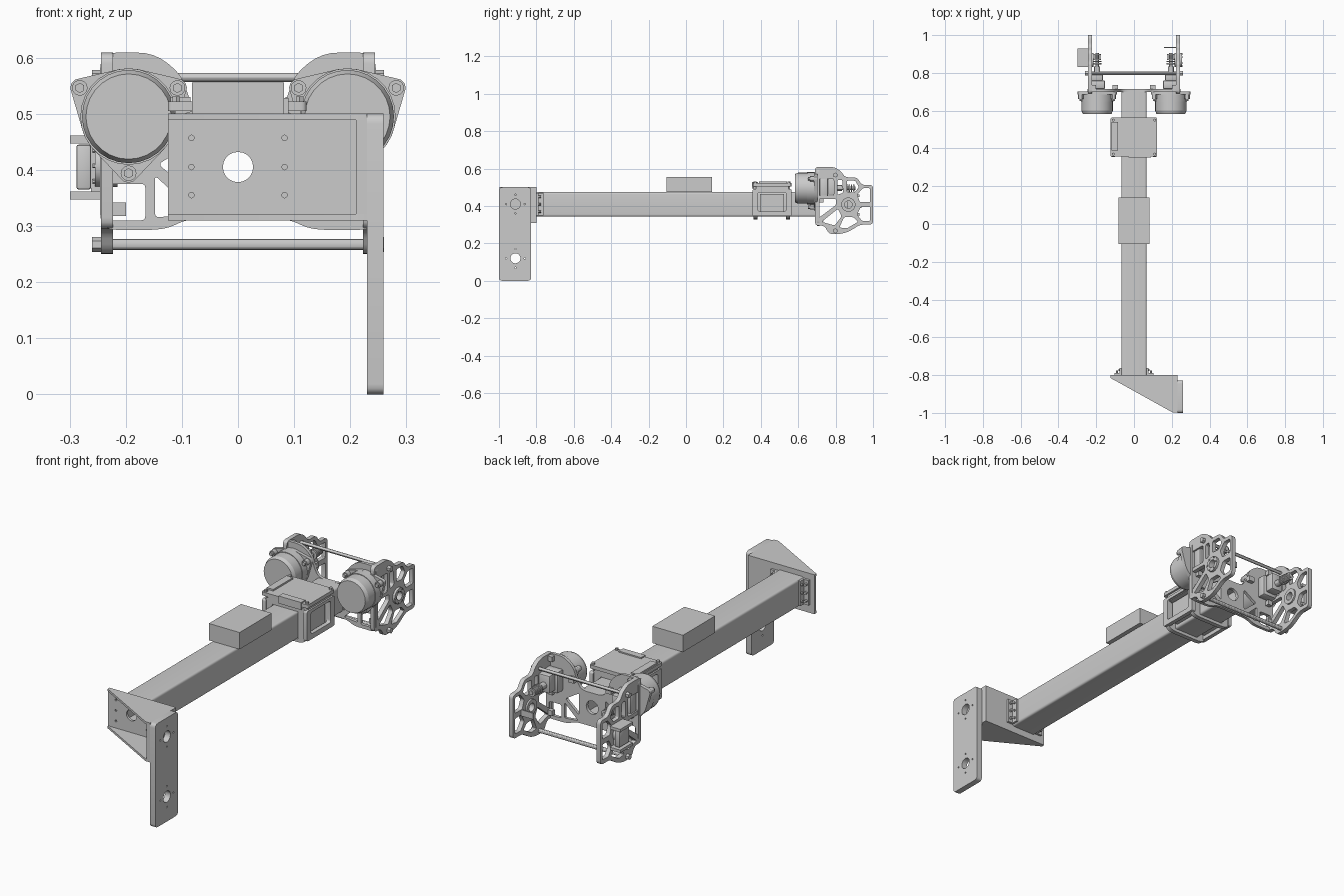
import bpy, bmesh, math
from mathutils import Matrix, Vector
from mathutils.geometry import convex_hull_2d

if "Cube" in bpy.data.objects:
    bpy.data.objects.remove(bpy.data.objects["Cube"])

COL = bpy.context.scene.collection


def finish(name, bm):
    bmesh.ops.recalc_face_normals(bm, faces=bm.faces)
    me = bpy.data.meshes.new(name)
    bm.to_mesh(me)
    bm.free()
    ob = bpy.data.objects.new(name, me)
    COL.objects.link(ob)
    return ob


def box(name, x, y, z, bevel=0):
    bm = bmesh.new()
    size = Matrix.Diagonal((x[1] - x[0], y[1] - y[0], z[1] - z[0], 1))
    mid = Vector((sum(x) / 2, sum(y) / 2, sum(z) / 2))
    bmesh.ops.create_cube(bm, size=1, matrix=Matrix.Translation(mid) @ size)
    if bevel:
        bmesh.ops.bevel(bm, geom=bm.edges[:], offset=bevel, segments=2, affect='EDGES', profile=0.5)
    return finish(name, bm)


def cyl(name, p, q, r, r2=None, n=20):
    p, q = Vector(p), Vector(q)
    m = Matrix.Translation((p + q) / 2) @ (q - p).to_track_quat('Z', 'Y').to_matrix().to_4x4()
    bm = bmesh.new()
    bmesh.ops.create_cone(bm, cap_ends=True, segments=n, radius1=r, radius2=r if r2 is None else r2,
                          depth=(q - p).length, matrix=m)
    return finish(name, bm)


def circ(cx, cy, r, n=20):
    return [(cx + r * math.cos(2 * math.pi * i / n), cy + r * math.sin(2 * math.pi * i / n)) for i in range(n)]


def rect(x0, x1, y0, y1):
    return [(x0, y0), (x1, y0), (x1, y1), (x0, y1)]


def rounded(pts, r, n=4):
    out = []
    for i, p in enumerate(pts):
        p = Vector(p)
        ends = []
        for o in (pts[i - 1], pts[(i + 1) % len(pts)]):
            d = Vector(o) - p
            ends.append(p + d.normalized() * min(r, d.length * 0.45))
        for k in range(n + 1):
            t = k / n
            out.append(tuple(ends[0] * (1 - t) ** 2 + p * 2 * t * (1 - t) + ends[1] * t * t))
    return out


PLANES = {'xy': Matrix.Identity(3),
          'xz': Matrix(((1, 0, 0), (0, 0, -1), (0, 1, 0))),
          'yz': Matrix(((0, 0, 1), (1, 0, 0), (0, 1, 0)))}


def plate(name, loops, plane, a, b):
    """Filled outline with holes (loops[1:]), extruded from a to b along the plane normal."""
    cu = bpy.data.curves.new(name, 'CURVE')
    cu.dimensions, cu.fill_mode, cu.extrude = '2D', 'BOTH', abs(b - a) / 2
    for loop in loops:
        sp = cu.splines.new('POLY')
        sp.points.add(len(loop) - 1)
        for pt, (u, v) in zip(sp.points, loop):
            pt.co = (u, v, 0, 1)
        sp.use_cyclic_u = True
    tmp = bpy.data.objects.new(name + "_curve", cu)
    COL.objects.link(tmp)
    dg = bpy.context.evaluated_depsgraph_get()
    me = bpy.data.meshes.new_from_object(tmp.evaluated_get(dg))
    bm = bmesh.new()
    bm.from_mesh(me)
    bpy.data.objects.remove(tmp)
    bpy.data.meshes.remove(me)
    bmesh.ops.remove_doubles(bm, verts=bm.verts, dist=1e-5)
    off = Vector([(a + b) / 2 if c not in plane else 0 for c in 'xyz'])
    bm.transform(Matrix.Translation(off) @ PLANES[plane].to_4x4())
    return finish(name, bm)


# Vertical mounting plate with two big holes and screw holes
holes = []
for z in (0.12, 0.41):
    holes.append(circ(-0.912, z, 0.027))
    holes += [circ(-0.912 + dy, z + dz, 0.004, 8) for dy, dz in ((-.05, 0), (.05, 0), (0, -.05), (0, .05))]
plate("mounting_plate", [rounded([(-1, .5), (-1, 0), (-.828, 0), (-.828, .5)], .018)] + holes, 'yz', .23, .259)

# Open-fronted gusset bracket
screws = [circ(x, z, .005, 8) for x in (-.083, .083) for z in (.355, .405, .457)]
plate("bracket_back", [rect(-.125, .23, .31, .5), circ(0, .405, .027)] + screws, 'xz', -.812, -.8)
tri = [(-.125, -.8), (-.125, -.815), (.205, -.998), (.23, -.998), (.23, -.8)]
for name, z in (("bracket_top", .489), ("bracket_bottom", .31)):
    plate(name, [tri], 'xy', z, z + .011)
box("bracket_side", (.21, .23), (-.998, -.8), (.31, .5))

# Square tube beam, its feet and the control box on top
plate("beam", [rounded(rect(-.067, .067, .343, .475), .012), rect(-.057, .057, .353, .465)], 'xz', -.8, .705)
for s in (-1, 1):
    box("beam_foot_flange", sorted((s * .065, s * .102)), (-.8, -.789), (.35, .47))
    box("beam_foot_web", sorted((s * .065, s * .076)), (-.8, -.762), (.35, .47))
    for z in (.37, .41, .45):
        cyl("foot_bolt", (s * .09, -.79, z), (s * .09, -.776, z), .007, n=6)
        cyl("foot_bolt", (s * .07, -.772, z), (s * .083, -.772, z), .006, n=6)
box("control_box", (-.082, .082), (-.105, .14), (.475, .556))

# Electronics clamp around the beam
plate("clamp_lid", [rounded(rect(-.125, .122, .357, .563), .01)], 'xy', .505, .522)
box("clamp_body", (-.112, .112), (.375, .548), (.472, .506))
for y in (.36, .535):
    plate("clamp_strap", [rounded(rect(-.118, .118, .328, .506), .05), rect(-.067, .067, .343, .475)], 'xz', y, y + .022)
for s in (-1, 1):
    plate("clamp_side_frame", [rounded(rect(.355, .565, .345, .49), .01), rounded(rect(.385, .535, .37, .475), .012)],
          'yz', *sorted((s * .1, s * .12)))
    box("clamp_side_module", sorted((s * .067, s * .096)), (.395, .525), (.36, .465))
    for y in (.37, .55):
        cyl("lid_screw", (s * .11, y, .52), (s * .11, y, .531), .008, n=6)
box("clamp_connector", (-.03, .09), (.352, .385), (.492, .528))
box("clamp_port", (-.12, -.085), (.39, .54), (.52, .53))

# Cross plate carrying both motors
half = [(.06, .475), (.085, .52), (.1, .57), (.15, .609), (.246, .609), (.246, .293), (.13, .293), (.09, .313)]
outline = half + [(-x, z) for x, z in reversed(half)]
cuts = [circ(0, .405, .032)]
for s in (-1, 1):
    for t in ([(.148, .315), (.148, .39), (.075, .322)], [(.142, .41), (.07, .35), (.07, .455)],
              [(.165, .31), (.23, .31), (.23, .375), (.165, .375)]):
        cuts.append(rounded([(s * x, z) for x, z in t], .008, 3))
plate("cross_plate", [rounded(outline, .03)] + cuts, 'xz', .7, .715)

# Motors, flanges, gearboxes and shafts
MZ = .495
for s in (-1, 1):
    mx = s * .195
    cyl("motor_can", (mx, .6, MZ), (mx, .65, MZ), .083, n=28)
    cyl("motor_cap", (mx, .6, MZ), (mx, .583, MZ), .083, .076, n=28)
    cyl("motor_base", (mx, .648, MZ), (mx, .69, MZ), .086, n=28)
    lobes = [(mx - .087, .546), (mx + .087, .546), (mx, .394)]
    pts = circ(mx, MZ, .086, 32) + [p for c in lobes for p in circ(*c, .017, 12)]
    hull = [pts[i] for i in convex_hull_2d([Vector(p) for p in pts])]
    plate("motor_flange", [hull], 'xz', .685, .702)
    for x, z in lobes:
        cyl("flange_boss", (x, .662, z), (x, .69, z), .014, n=12)
        cyl("flange_bolt", (x, .652, z), (x, .664, z), .009, n=6)
    box("gearbox", (mx - .042, mx + .042), (.714, .76), (MZ - .05, MZ + .055), .008)
    box("gearbox_nose", (mx - .03, mx + .03), (.758, .805), (MZ - .035, MZ + .05), .006)
    cyl("output_shaft", (mx, .8, MZ), (mx, .905, MZ), .01, n=12)
    cyl("shaft_collar", (mx, .803, MZ), (mx, .835, MZ), .016, n=12)
    for i in range(5):
        y = .845 + i * .012
        cyl("shaft_ring", (mx, y, MZ), (mx, y + .007, MZ), .023 - .001 * i, n=16)
    box("inner_tab", sorted((s * .085, s * .115)), (.715, .735), (.505, .53))

# Trussed side plates with hub
side = [(.69, .609), (.79, .609), (.83, .585), (.85, .553), (.915, .553), (.94, .512), (1, .512), (1, .3),
        (.93, .3), (.87, .262), (.825, .25), (.765, .25), (.74, .295), (.69, .295)]
truss = [[(.712, .455), (.79, .455), (.79, .545), (.712, .545)],
         [(.708, .335), (.708, .437), (.802, .437), (.802, .405)],
         [(.725, .315), (.812, .385), (.832, .345), (.795, .295)],
         [(.845, .34), (.895, .34), (.92, .315), (.86, .28), (.82, .285)],
         [(.985, .32), (.985, .395), (.935, .395), (.915, .355), (.94, .32)],
         [(.985, .42), (.985, .495), (.945, .495), (.915, .46), (.93, .42)],
         [(.81, .46), (.81, .54), (.835, .54), (.84, .47)],
         [(.86, .475), (.86, .535), (.905, .535), (.925, .5), (.9, .472)]]
HY, HZ = .868, .407
for s in (-1, 1):
    loops = [rounded(side, .02)] + [rounded(t, .008, 3) for t in truss] + [circ(HY, HZ, .026)]
    plate("side_plate", loops, 'yz', *sorted((s * .223, s * .244)))
    plate("hub_ring", [circ(HY, HZ, .038, 24), circ(HY, HZ, .02, 24)], 'yz', *sorted((s * .215, s * .255)))
    for i in range(6):
        a = math.pi * i / 3
        y, z = HY + .032 * math.cos(a), HZ + .032 * math.sin(a)
        cyl("hub_bolt", (s * .253, y, z), (s * .259, y, z), .004, n=6)
    for z in (.33, .43, .59):
        box("corner_tab", sorted((s * .2, s * .224)), (.714, .735), (z - .012, z + .012))

# Tie rods between the side plates
for name, z, r in (("upper_tie_rod", .565, .008), ("lower_tie_rod", .267, .01)):
    cyl(name, (-.25, .798, z), (.25, .798, z), r, n=12)
    for s in (-1, 1):
        cyl("rod_nut", (s * .244, .798, z), (s * .26, .798, z), .013, n=6)

# Sensor unit on the left side plate, small bar on the right
box("sensor_body", (-.288, -.262), (.842, .918), (.365, .445), .004)
for z in (.347, .447):
    box("sensor_bracket", (-.299, -.244), (.832, .928), (z, z + .014))
box("sensor_back", (-.262, -.244), (.86, .9), (.36, .45))
box("small_bar", (.16, .223), (.932, .938), (.39, .42))

# Smooth the round parts, keep edges sharp
bpy.ops.object.select_all(action='DESELECT')
for ob in bpy.context.scene.objects:
    ob.select_set(True)
    bpy.context.view_layer.objects.active = ob
bpy.ops.object.shade_smooth_by_angle(angle=math.radians(30))
